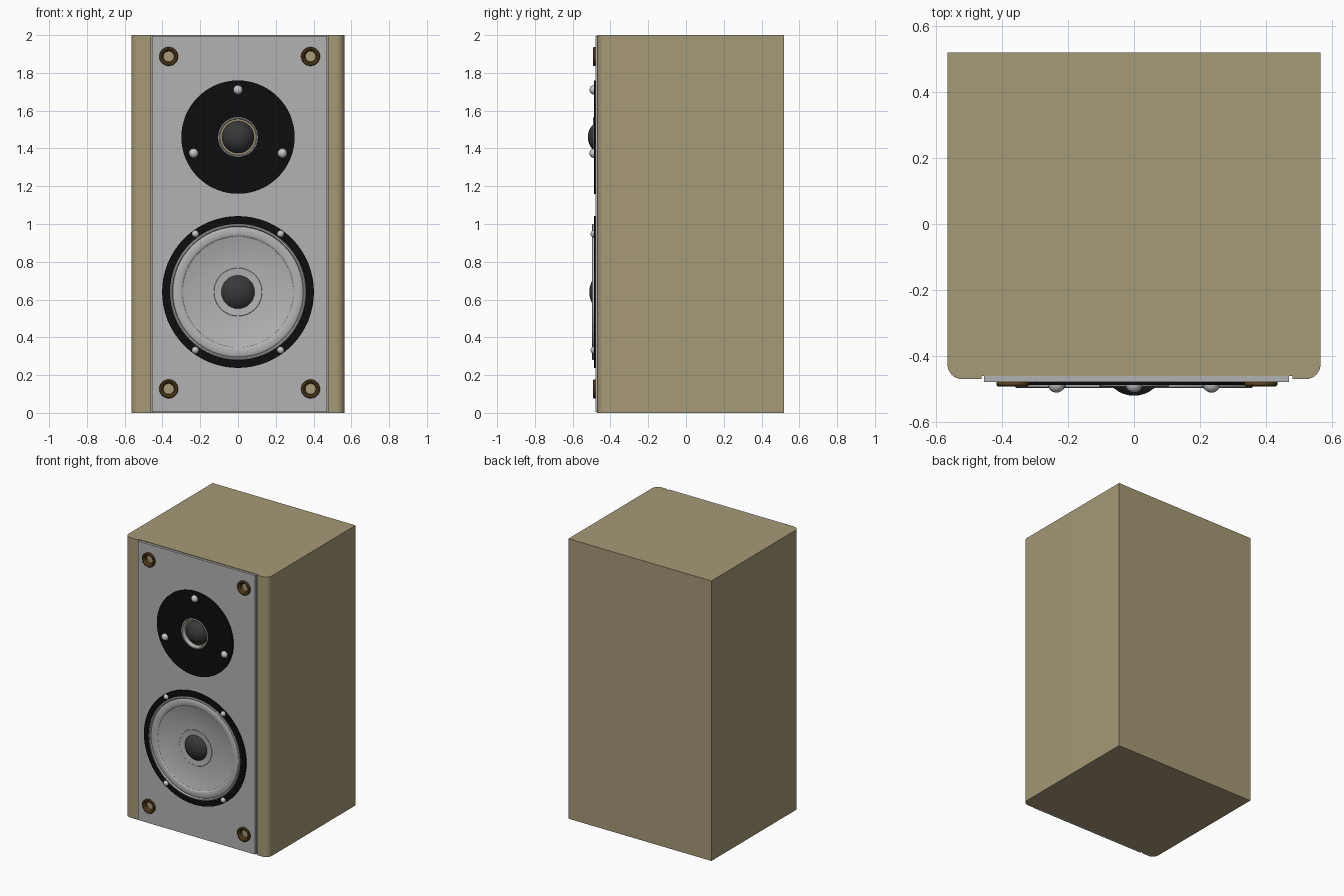
import bpy, bmesh
from math import pi, sin, cos, sqrt, radians

if "Cube" in bpy.data.objects:
    bpy.data.objects.remove(bpy.data.objects["Cube"], do_unlink=True)


def material(name, r, g, b):
    m = bpy.data.materials.new(name)
    m.use_nodes = True
    m.diffuse_color = (r, g, b, 1)
    m.node_tree.nodes["Principled BSDF"].inputs["Base Color"].default_value = (r, g, b, 1)
    return m


WOOD = material("pale wood", 0.38, 0.32, 0.18)
GREY = material("silver grey", 0.45, 0.45, 0.45)
BLACK = material("black", 0.004, 0.004, 0.004)
DOME = material("charcoal", 0.04, 0.04, 0.04)
STEEL = material("bright steel", 0.56, 0.56, 0.56)
BRONZE = material("bronze", 0.11, 0.06, 0.015)


def finish(name, bm, mats, angle=35):
    me = bpy.data.meshes.new(name)
    bm.to_mesh(me)
    bm.free()
    for m in mats:
        me.materials.append(m)
    ob = bpy.data.objects.new(name, me)
    bpy.context.collection.objects.link(ob)
    bpy.ops.object.select_all(action="DESELECT")
    ob.select_set(True)
    bpy.context.view_layer.objects.active = ob
    bpy.ops.object.shade_smooth_by_angle(angle=radians(angle))
    return ob


def prism(name, outline, z0, z1, mat):
    """Extrude a plan outline (x, y) upwards."""
    bm = bmesh.new()
    f = bm.faces.new([bm.verts.new((x, y, z0)) for x, y in outline])
    top = bmesh.ops.extrude_face_region(bm, geom=[f])["geom"]
    bmesh.ops.translate(bm, vec=(0, 0, z1 - z0),
                        verts=[v for v in top if isinstance(v, bmesh.types.BMVert)])
    bmesh.ops.recalc_face_normals(bm, faces=bm.faces)
    return finish(name, bm, [mat])


def lathe(name, x, z, profile, mats, bands=None, n=64):
    """Turn (radius, y) points, outside to centre, about an axis facing front."""
    bm = bmesh.new()
    rings = []
    for r, y in profile:
        count = n if r > 0 else 1
        rings.append([bm.verts.new((x + r * cos(2 * pi * i / n), y, z + r * sin(2 * pi * i / n)))
                      for i in range(count)])
    for k, (a, b) in enumerate(zip(rings, rings[1:])):
        for i in range(n):
            j = (i + 1) % n
            quad = [a[i], a[j], b[0]] if len(b) == 1 else [a[i], a[j], b[j], b[i]]
            bm.faces.new(quad).material_index = bands[k] if bands else 0
    return finish(name, bm, mats)


def dome(radius, apex, ball, steps=8):
    """Profile of a spherical cap whose tip is at y = apex."""
    rs = [radius * cos(pi / 2 * k / steps) for k in range(steps)] + [0]
    return [(r, apex + ball - sqrt(ball * ball - r * r)) for r in rs]


# Cabinet: rounded front corners and a shallow recess for the baffle
W, FRONT, BACK, R = 0.565, -0.47, 0.52, 0.045
arc = [(R * sin(pi / 2 * k / 8), R * cos(pi / 2 * k / 8)) for k in range(9)]
outline = [(W, BACK), (-W, BACK)]
outline += [(-W + R - c, FRONT + R - s) for s, c in arc]
outline += [(-0.462, FRONT), (-0.462, -0.46), (0.48, -0.46), (0.48, FRONT)]
outline += [(W - R + s, FRONT + R - c) for s, c in arc]
prism("cabinet", outline, 0, 2, WOOD)

# Baffle with openings for the drivers and sockets
TWEETER, WOOFER = 1.46, 0.64
sockets = [(x, z) for x in (-0.367, 0.384) for z in (0.127, 1.887)]
baffle = prism("baffle", [(-0.455, -0.4605), (0.47, -0.4605), (0.47, -0.478), (-0.455, -0.478)],
               0.004, 1.996, GREY)
openings = [(0, TWEETER, 0.104), (0, WOOFER, 0.34)] + [(x, z, 0.032) for x, z in sockets]
for x, z, r in openings:
    bpy.ops.mesh.primitive_cylinder_add(vertices=48, radius=r, depth=0.1,
                                        location=(x, FRONT, z), rotation=(pi / 2, 0, 0))
    cutter = bpy.context.object
    cutter.hide_render = True
    bpy.context.view_layer.objects.active = baffle
    mod = baffle.modifiers.new("opening", "BOOLEAN")
    mod.operation, mod.object, mod.solver = "DIFFERENCE", cutter, "EXACT"
    bpy.ops.object.modifier_apply(modifier=mod.name)
    bpy.data.objects.remove(cutter, do_unlink=True)

# Bronze grille sockets
for k, (x, z) in enumerate(sockets):
    lathe(f"grille_socket_{k + 1}", x, z,
          [(0.05, -0.477), (0.05, -0.488), (0.046, -0.492), (0.039, -0.492),
           (0.031, -0.484), (0.028, -0.461)], [BRONZE], n=32)

# Tweeter: face plate, trim ring and dome
lathe("tweeter_plate", 0, TWEETER, [(0.3, -0.477), (0.3, -0.488), (0.103, -0.488), (0.103, -0.461)], [BLACK])
lathe("tweeter_ring", 0, TWEETER,
      [(0.106, -0.487), (0.105, -0.491), (0.101, -0.493), (0.097, -0.491), (0.095, -0.461)], [STEEL])
lathe("tweeter_dome", 0, TWEETER, dome(0.085, -0.52, 0.0926), [DOME])

# Woofer: rim, trim lip, rolled surround, cone and dust cap
lathe("woofer_rim", 0, WOOFER, [(0.402, -0.477), (0.402, -0.488), (0.355, -0.488)], [BLACK])
lathe("woofer_lip", 0, WOOFER,
      [(0.361, -0.487), (0.36, -0.494), (0.356, -0.497), (0.35, -0.497), (0.345, -0.488)], [STEEL])
roll = [(0.32 + 0.026 * cos(pi * k / 8), -0.487 - 0.008 * sin(pi * k / 8)) for k in range(9)]
lathe("woofer_surround", 0, WOOFER, roll, [GREY])
lathe("woofer_cone", 0, WOOFER,
      [(0.296, -0.487), (0.292, -0.485), (0.128, -0.476), (0.126, -0.478), (0.08, -0.474)], [GREY])
lathe("woofer_dust_cap", 0, WOOFER, dome(0.09, -0.512, 0.122), [DOME])

# Domed screw heads
for k, deg in enumerate((90, 210, 330)):
    a = radians(deg if deg == 90 else deg + (-10 if deg < 270 else 10))
    lathe(f"tweeter_screw_{k + 1}", 0.25 * cos(a), TWEETER + 0.25 * sin(a),
          dome(0.025, -0.511, 0.0251), [STEEL], n=24)
for k, (sx, sz) in enumerate([(-1, -1), (1, -1), (1, 1), (-1, 1)]):
    lathe(f"woofer_screw_{k + 1}", sx * 0.226, WOOFER + sz * 0.308,
          dome(0.019, -0.505, 0.0191), [STEEL], n=24)
